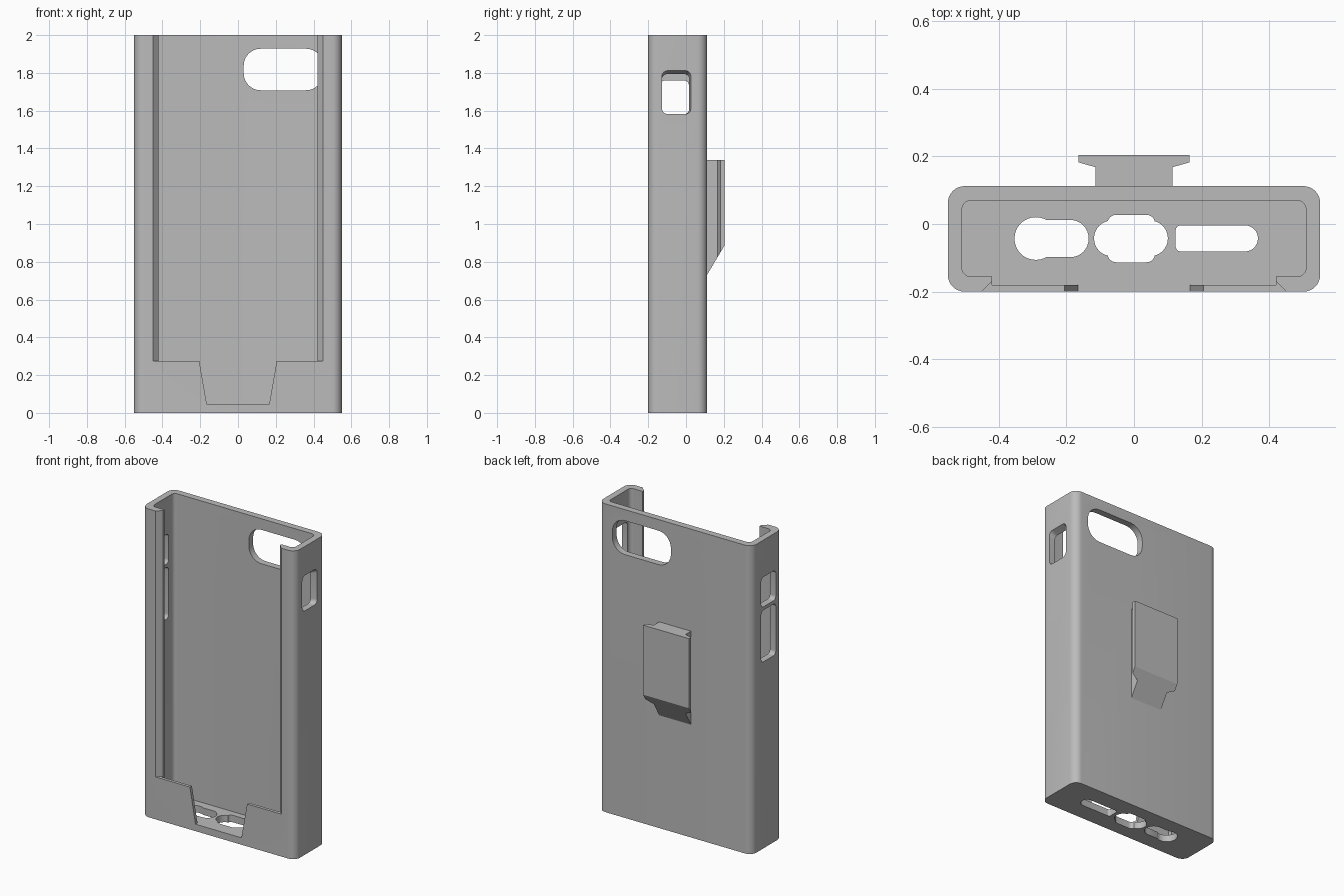
import bpy, bmesh
from math import sin, cos, pi, radians
from mathutils import Vector

cube = bpy.data.objects.get("Cube")
if cube:
    bpy.data.objects.remove(cube, do_unlink=True)

grey = bpy.data.materials.new("matte grey")
grey.use_nodes = True
GREY = (0.5, 0.5, 0.5, 1)
grey.diffuse_color = GREY
grey.node_tree.nodes["Principled BSDF"].inputs["Base Color"].default_value = GREY


def rounded(a0, a1, b0, b1, left, right=None, steps=8):
    """Outline of a rectangle with rounded left and right corners."""
    right = left if right is None else right
    corners = [(a1 - right, b1 - right, right, 0), (a0 + left, b1 - left, left, 1),
               (a0 + left, b0 + left, left, 2), (a1 - right, b0 + right, right, 3)]
    points = []
    for a, b, r, quarter in corners:
        for i in range(steps + 1):
            t = (quarter + i / steps) * pi / 2
            points.append((a + r * cos(t), b + r * sin(t)))
    return points


def prism(name, outline, axis, start, end, end_outline=None):
    """Solid between two outlines placed at start and end along an axis."""
    place = {"x": lambda a, b, d: (d, a, b),
             "y": lambda a, b, d: (a, d, b),
             "z": lambda a, b, d: (a, b, d)}[axis]
    bm = bmesh.new()
    low = [bm.verts.new(place(a, b, start)) for a, b in outline]
    high = [bm.verts.new(place(a, b, end)) for a, b in end_outline or outline]
    bm.faces.new(low)
    bm.faces.new(high)
    for i in range(len(low)):
        j = (i + 1) % len(low)
        bm.faces.new((low[i], low[j], high[j], high[i]))
    bmesh.ops.remove_doubles(bm, verts=bm.verts, dist=0.0001)
    bmesh.ops.recalc_face_normals(bm, faces=bm.faces)
    mesh = bpy.data.meshes.new(name)
    bm.to_mesh(mesh)
    bm.free()
    mesh.materials.append(grey)
    obj = bpy.data.objects.new(name, mesh)
    bpy.context.collection.objects.link(obj)
    return obj


def select(obj):
    bpy.ops.object.select_all(action="DESELECT")
    obj.select_set(True)
    bpy.context.view_layer.objects.active = obj


def cut(target, cutter):
    cutter.hide_render = True
    mod = target.modifiers.new("cut", "BOOLEAN")
    mod.operation = "DIFFERENCE"
    mod.solver = "EXACT"
    mod.object = cutter
    select(target)
    bpy.ops.object.modifier_apply(modifier=mod.name)
    bpy.data.objects.remove(cutter, do_unlink=True)


def mirrored(half):
    return half + [(-a, b) for a, b in reversed(half)]


# Case shell with an open top
FLOOR, TOP = 0.045, 2.0
case = prism("case_shell", rounded(-0.55, 0.55, -0.2, 0.112, 0.05), "z", 0, TOP)
cut(case, prism("cavity", rounded(-0.508, 0.508, -0.155, 0.069, 0.025), "z", FLOOR, TOP + 0.1))

# Thin lower front wall and bevelled front opening
cut(case, prism("front_recess", rounded(-0.42, 0.42, -0.18, -0.1, 0), "z", FLOOR, TOP + 0.1))
opening = mirrored([(0.42, -0.1), (0.42, -0.169), (0.451, -0.2), (0.451, -0.25)])
cut(case, prism("front_opening", opening, "z", 0.275, TOP + 0.1))
notch = mirrored([(0.165, FLOOR), (0.205, 0.275), (0.205, 0.3)])
cut(case, prism("front_notch", notch, "y", -0.25, -0.14))

# Camera window in the back
cut(case, prism("camera_window", rounded(0.03, 0.45, 1.708, 1.928, 0.09), "y", 0.02, 0.2))

# Flared switch window on the left side
cut(case, prism("switch_window", rounded(-0.127, 0.015, 1.582, 1.79, 0.025), "x", 0.5, 0.56,
                rounded(-0.127, 0.028, 1.582, 1.816, 0.03)))

# Two button windows on the right side
for low, high in ((1.21, 1.545), (1.567, 1.76)):
    cut(case, prism("button_window", rounded(-0.135, 0.015, low, high, 0.025), "x", -0.6, -0.45))

# Port holes through the floor
ports = [rounded(-0.353, -0.227, -0.106, 0.02, 0.0625), rounded(-0.3, -0.134, -0.098, 0.012, 0.02, 0.054),
         rounded(-0.118, 0.1, -0.095, 0.01, 0.052), rounded(-0.078, 0.062, -0.113, 0.027, 0.025),
         rounded(0.123, 0.366, -0.081, -0.004, 0.015, 0.038)]
for outline in ports:
    cut(case, prism("port_hole", outline, "z", -0.1, 0.12))

# Sliding mount on the back with a slanted lower end
rail = mirrored([(0.114, 0.111), (0.114, 0.168), (0.164, 0.182), (0.164, 0.204)])
mount = prism("back_mount", rail, "z", 0.6, 1.338)
bm = bmesh.new()
bm.from_mesh(mount.data)
result = bmesh.ops.bisect_plane(bm, geom=bm.verts[:] + bm.edges[:] + bm.faces[:], dist=0.00001,
                                plane_co=Vector((0, 0.111, 0.73)),
                                plane_no=Vector((0, 0.155, -0.092)), clear_outer=True)
rim = [e for e in result["geom_cut"] if isinstance(e, bmesh.types.BMEdge)]
bmesh.ops.contextual_create(bm, geom=rim)
bmesh.ops.recalc_face_normals(bm, faces=bm.faces)
bm.to_mesh(mount.data)
bm.free()

select(case)
bpy.ops.object.shade_smooth_by_angle(angle=radians(30))
